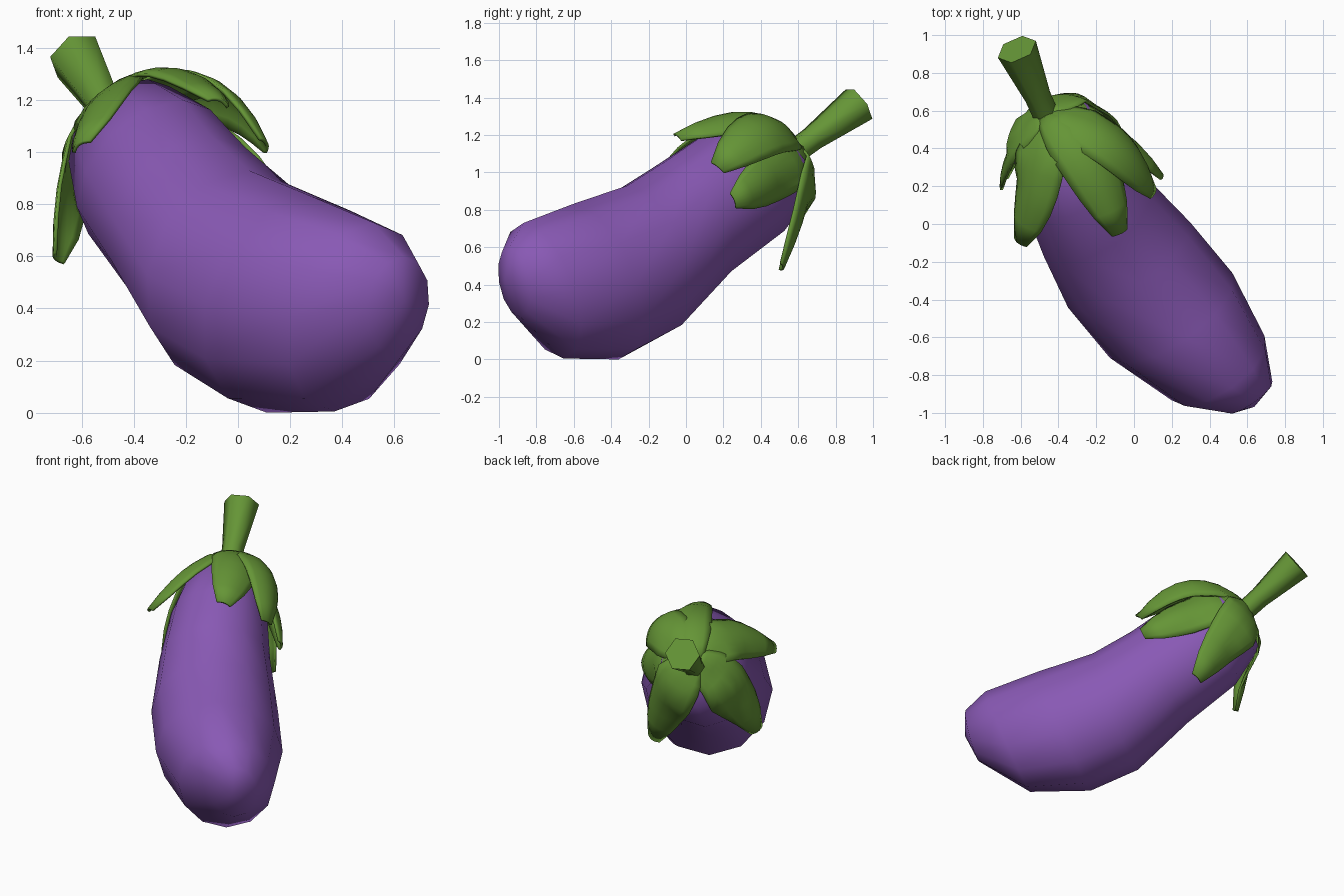
import bpy, bmesh, math
from mathutils import Vector
from mathutils.bvhtree import BVHTree

if "Cube" in bpy.data.objects:
    bpy.data.objects.remove(bpy.data.objects["Cube"])


def material(name, col):
    m = bpy.data.materials.new(name)
    m.diffuse_color = (*col, 1)
    m.use_nodes = True
    m.node_tree.nodes["Principled BSDF"].inputs["Base Color"].default_value = m.diffuse_color
    return m


PURPLE = material("aubergine purple", (0.25, 0.10, 0.46))
GREEN = material("leaf green", (0.13, 0.30, 0.037))


def finish(bm, name, mat, angle):
    bmesh.ops.recalc_face_normals(bm, faces=bm.faces)
    me = bpy.data.meshes.new(name)
    bm.to_mesh(me)
    bm.free()
    ob = bpy.data.objects.new(name, me)
    bpy.context.collection.objects.link(ob)
    me.materials.append(mat)
    bpy.ops.object.select_all(action='DESELECT')
    ob.select_set(True)
    bpy.context.view_layer.objects.active = ob
    bpy.ops.object.shade_smooth_by_angle(angle=math.radians(angle))
    return ob


def loft(bm, rings):
    n = len(rings[0])
    for a, b in zip(rings, rings[1:]):
        for i in range(n):
            bm.faces.new((a[i], a[(i + 1) % n], b[(i + 1) % n], b[i]))


def P(s, t, z):
    # s runs along the fruit, t across it
    return Vector((0.57 * s + 0.82 * t, -0.82 * s + 0.57 * t, z))


# Fruit: elliptical sections given by top (s, z), bottom (s, z), side offset, half width
SECTIONS = [
    ((-.50, 1.28), (-.82, .86), -.075, .235),
    ((-.20, 1.20), (-.65, .65), -.12, .30),
    ((.03, 1.06), (-.30, .43), -.145, .345),
    ((.28, .93), (.05, .13), -.145, .395),
    ((.66, .83), (.36, .0), -.115, .395),
    ((1.01, .73), (.75, .005), -.07, .30),
    ((1.14, .60), (1.07, .23), -.02, .145),
]
N = 12
bm = bmesh.new()
rings = []
for (st, zt), (sb, zb), t, hw in SECTIONS:
    top, bot = P(st, t, zt), P(sb, t, zb)
    c, u, w = (top + bot) / 2, (top - bot) / 2, P(0, hw, 0)
    rings.append([bm.verts.new(c + u * math.cos(a) + w * math.sin(a))
                  for a in (2 * math.pi * i / N for i in range(N))])
loft(bm, rings)
for ring, pole in ((rings[0], P(-.75, -.05, 1.115)), (rings[-1], P(1.16, -.03, .43))):
    v = bm.verts.new(pole)
    for i in range(N):
        bm.faces.new((ring[i], ring[(i + 1) % N], v))
bmesh.ops.recalc_face_normals(bm, faces=bm.faces)
tree = BVHTree.FromBMesh(bm)
finish(bm, "fruit", PURPLE, 60)

# Stem: six-sided, flaring towards the cut end
a, b = Vector((-.45, .54, 1.08)), Vector((-.62, .925, 1.365))
q = (b - a).to_track_quat('Z', 'Y')
bm = bmesh.new()
rings = []
for f, r in ((0, .068), (.35, .07), (1, .11)):
    rings.append([bm.verts.new(a.lerp(b, f) + q @ Vector((r * math.cos(k * math.pi / 3),
                  r * math.sin(k * math.pi / 3), 0))) for k in range(6)])
loft(bm, rings)
bm.faces.new(rings[0])
bm.faces.new(rings[-1])
finish(bm, "stem", GREEN, 66)

# Sepals: middle and tip point of each leaf, draped over the fruit
BASE = Vector((-.47, .59, 1.15))
LEAVES = [
    ((-.25, .36, 1.31), (-.07, -.05, 1.20), 1.0),
    ((-.53, .27, 1.22), (-.61, -.10, 1.03), 1.0),
    ((-.63, .45, .97), (-.70, .22, .59), .95),
    ((-.34, .66, .92), (-.11, .52, .49), .95),
    ((-.12, .52, 1.02), (.15, .26, .85), .95),
    ((-.11, .45, 1.25), (.11, .17, 1.03), 1.0),
]
WIDTHS = (.06, .105, .135, .148, .15, .145, .13, .10, .045)
HEART = P(-.35, -.12, .93)
ROWS, COLS = len(WIDTHS), 9
for n, (mid, tip, scale) in enumerate(LEAVES):
    mid, tip = Vector(mid), Vector(tip)
    ctrl = 2 * mid - (BASE + tip) / 2
    bm = bmesh.new()
    grid = []
    for i, hw in enumerate(WIDTHS):
        f = i / (ROWS - 1)
        p = BASE * (1 - f) ** 2 + ctrl * 2 * f * (1 - f) + tip * f * f
        tan = ((ctrl - BASE) * (1 - f) + (tip - ctrl) * f).normalized()
        out = p - HEART
        out = (out - tan * out.dot(tan)).normalized()
        side = tan.cross(out)
        row = []
        for j in range(COLS):
            e = 2 * j / (COLS - 1) - 1
            v = p + side * e * hw * scale - out * (.4 * e * e * hw)
            loc, nor, _, _ = tree.find_nearest(v)
            gap = .02 + .01 * f + .005 * (n % 2)
            if (v - loc).dot(nor) < gap:      # keep the leaf outside the fruit
                v = loc + nor * gap
            row.append(bm.verts.new(v))
        grid.append(row)
    for r0, r1 in zip(grid, grid[1:]):
        for j in range(COLS - 1):
            bm.faces.new((r0[j], r0[j + 1], r1[j + 1], r1[j]))
    ob = finish(bm, f"sepal_{n + 1}", GREEN, 50)
    mod = ob.modifiers.new("thickness", 'SOLIDIFY')
    mod.thickness = .014
    mod.offset = 0
